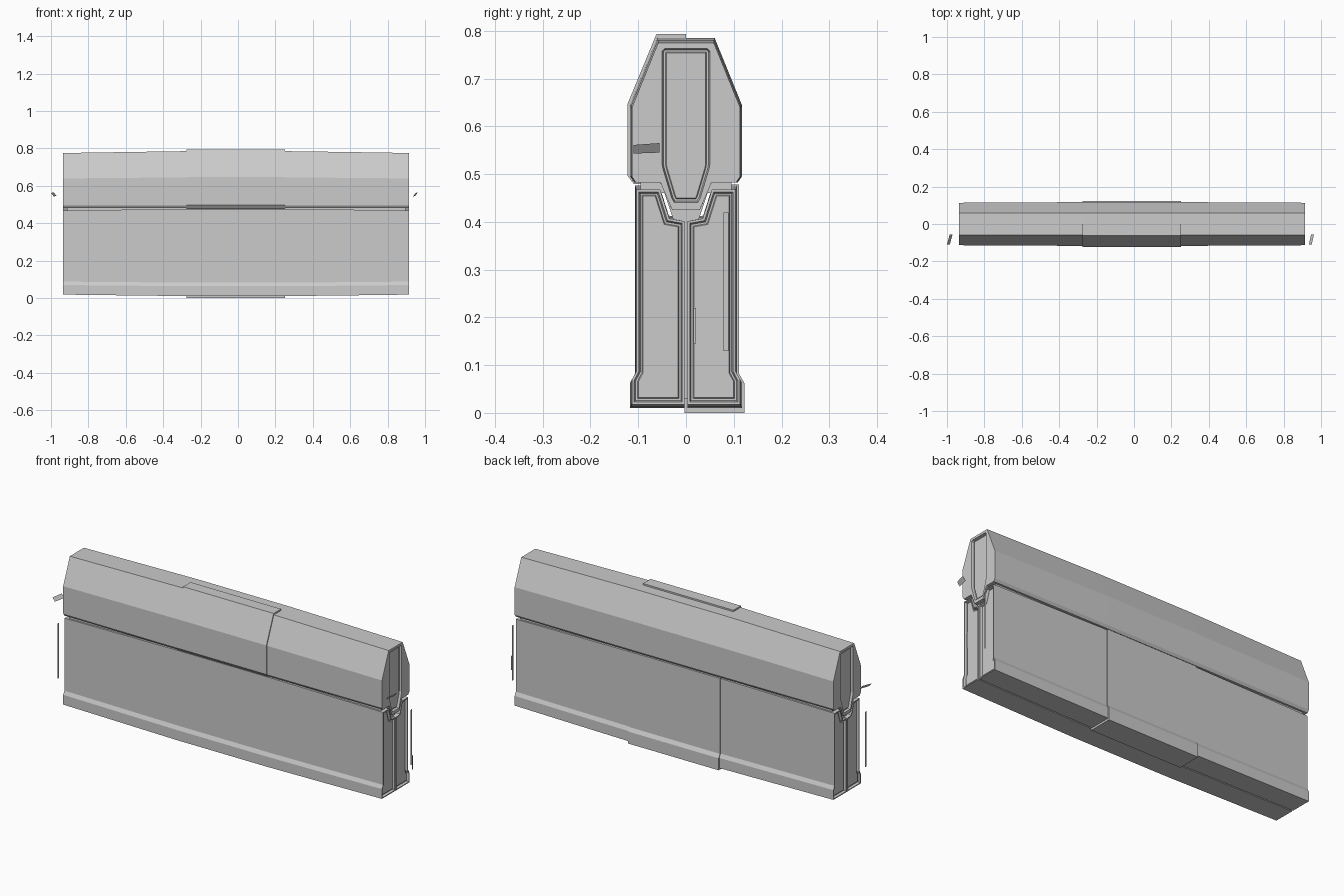
import bpy, bmesh

if "Cube" in bpy.data.objects:
    bpy.data.objects.remove(bpy.data.objects["Cube"])

grey = bpy.data.materials.new("plain grey")
grey.use_nodes = True
grey.diffuse_color = (0.6, 0.6, 0.6, 1)
grey.node_tree.nodes["Principled BSDF"].inputs["Base Color"].default_value = (0.6, 0.6, 0.6, 1)

# x position and amount of taper for each cross-section
STATIONS = [(-0.935, 1), (-0.575, 0.45), (-0.275, 0), (0.25, 0), (0.575, 0.45), (0.915, 1)]


def finish(bm, name, solid=True):
    if solid:
        bmesh.ops.recalc_face_normals(bm, faces=bm.faces[:])
    mesh = bpy.data.meshes.new(name)
    bm.to_mesh(mesh)
    bm.free()
    mesh.materials.append(grey)
    obj = bpy.data.objects.new(name, mesh)
    bpy.context.collection.objects.link(obj)
    return obj


def add_ring(bm, x, points):
    return [bm.verts.new((x, y, z)) for y, z in points]


def bridge(bm, a, b):
    for i in range(len(a)):
        j = (i + 1) % len(a)
        bm.faces.new((a[i], a[j], b[j], b[i]))


def loft(bm, rings):
    for a, b in zip(rings, rings[1:]):
        bridge(bm, a, b)
    return [bm.faces.new(rings[0]), bm.faces.new(rings[-1])]


def step(bm, caps, thickness, depth):
    """Inset each end cap on its own, moving the middle in or out."""
    bmesh.ops.inset_individual(bm, faces=caps, thickness=thickness,
                               depth=depth, use_even_offset=True)


def both_sides(half):
    return half + [(-y, z) for y, z in reversed(half)]


# Upper body: tapered loft with a framed, recessed panel in each end
def taper_upper(point, s):
    y, z = point
    drop = 0.01 if z > 0.7 else 0.006 if z > 0.6 else 0
    return y * (1 - 0.03 * s), z - drop * s


outline = both_sides([(0.06, 0.785), (0.117, 0.645), (0.117, 0.495),
                      (0.108, 0.482), (0.055, 0.482), (0.03, 0.425)])
panel = both_sides([(0.045, 0.763), (0.05, 0.757), (0.05, 0.52),
                    (0.048, 0.51), (0.03, 0.45), (0.025, 0.441)])
bm = bmesh.new()
rings = []
for x, s in STATIONS:
    rings.append(add_ring(bm, x, [taper_upper(p, s) for p in outline]))
ends = [add_ring(bm, x, panel) for x in (STATIONS[0][0], STATIONS[-1][0])]
caps = loft(bm, [ends[0]] + rings + [ends[1]])
bmesh.ops.recalc_face_normals(bm, faces=bm.faces[:])
step(bm, caps, 0.003, -0.012)
step(bm, caps, 0.004, 0)
step(bm, caps, 0.002, 0.004)
finish(bm, "upper_body")


# Lower body: two mirrored halves with stepped end panels
def taper_lower(point, s):
    y, z = point
    return y * (1 - 0.03 * s), 0.24 + (z - 0.24) * (1 - 0.035 * s)


lower_half = [(0.003, 0.01), (0.117, 0.01), (0.117, 0.063), (0.107, 0.082),
              (0.107, 0.476), (0.056, 0.476), (0.036, 0.413), (0.003, 0.407)]
for side, name in ((-1, "lower_front_half"), (1, "lower_back_half")):
    bm = bmesh.new()
    rings = []
    for x, s in STATIONS:
        pts = [taper_lower(p, s) for p in lower_half]
        rings.append(add_ring(bm, x, [(side * y, z) for y, z in pts]))
    caps = loft(bm, rings)
    bmesh.ops.recalc_face_normals(bm, faces=bm.faces[:])
    step(bm, caps, 0.005, 0)
    step(bm, caps, 0.003, -0.012)
    step(bm, caps, 0.004, 0)
    step(bm, caps, 0.002, 0.004)
    finish(bm, name)

# Inner spine closing the joint between upper and lower bodies
spine = both_sides([(0.095, 0.487), (0.095, 0.46), (0.045, 0.46), (0.025, 0.40),
                    (0.004, 0.39), (0.004, 0.03)])
bm = bmesh.new()
loft(bm, [add_ring(bm, x, spine) for x in (-0.915, 0.895)])
finish(bm, "inner_spine")

# Raised middle plates, upper front and lower back
plates = {
    "upper_front_plate": [(0, 0.793), (-0.062, 0.793), (-0.122, 0.648),
                          (-0.122, 0.496), (-0.109, 0.479), (-0.06, 0.479), (0, 0.6)],
    "lower_back_plate": [(-0.003, 0), (0.122, 0), (0.122, 0.063), (0.111, 0.082),
                         (0.111, 0.478), (0.06, 0.478), (0.036, 0.413), (-0.003, 0.407)],
}
for name, profile in plates.items():
    bm = bmesh.new()
    loft(bm, [add_ring(bm, x, profile) for x in (-0.275, 0.25)])
    finish(bm, name)


# Thin detached plates beyond the ends
def sheet(name, corners):
    bm = bmesh.new()
    bm.faces.new([bm.verts.new(c) for c in corners])
    finish(bm, name, solid=False)


def upright(name, x, y0, y1, z0, z1):
    corners = [(x, y0, z0), (x, y1, z0), (x, y1, z1), (x, y0, z1)]
    sheet(name, corners if x > 0 else corners[::-1])


upright("left_long_strip", 0.947, 0.078, 0.089, 0.13, 0.42)
upright("left_short_strip", 1.0, 0.016, 0.021, 0.145, 0.22)
upright("right_long_strip", -0.985, -0.089, -0.078, 0.13, 0.42)
sheet("left_tab", [(0.935, -0.11, 0.543), (0.95, -0.11, 0.561),
                   (0.962, -0.055, 0.565), (0.947, -0.055, 0.545)])
sheet("right_tab", [(-1.0, -0.11, 0.561), (-0.985, -0.11, 0.543),
                    (-0.97, -0.055, 0.545), (-0.985, -0.055, 0.565)])
